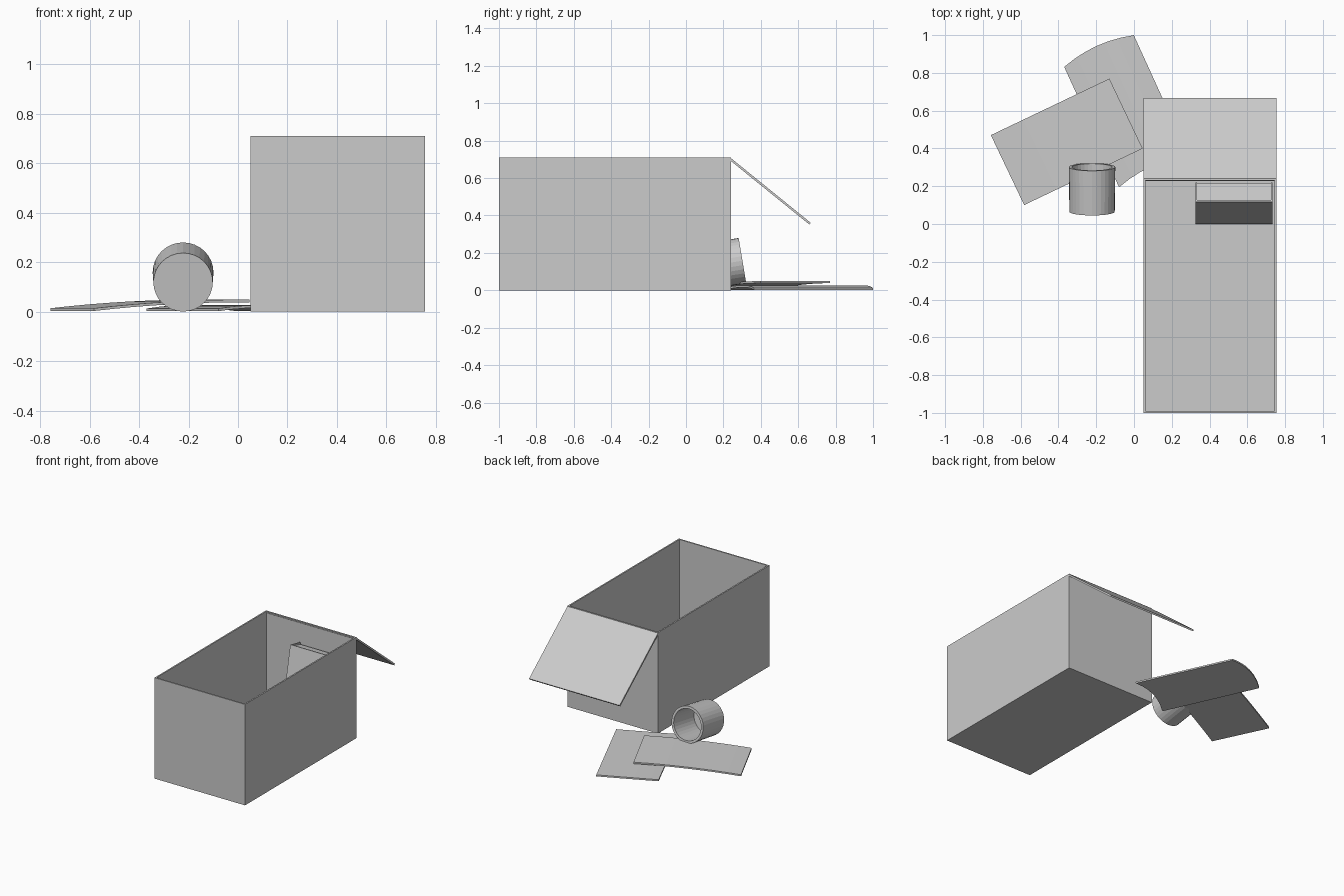
import bpy
import bmesh
from math import radians, pi
from mathutils import Matrix, Vector

old = bpy.data.objects.get("Cube")
if old:
    bpy.data.objects.remove(old, do_unlink=True)

# One plain grey for everything
GREY = (0.6, 0.6, 0.6, 1)
grey = bpy.data.materials.new("plain grey")
grey.use_nodes = True
grey.diffuse_color = GREY
grey.node_tree.nodes["Principled BSDF"].inputs["Base Color"].default_value = GREY


def finish(name, bm, matrix=None):
    """Turn a bmesh into a named object."""
    bmesh.ops.recalc_face_normals(bm, faces=bm.faces)
    if matrix:
        bm.transform(matrix)
    mesh = bpy.data.meshes.new(name)
    bm.to_mesh(mesh)
    bm.free()
    mesh.materials.append(grey)
    obj = bpy.data.objects.new(name, mesh)
    bpy.context.collection.objects.link(obj)
    return obj


def block_bm(low, high):
    """Box between two corners."""
    low, high = Vector(low), Vector(high)
    bm = bmesh.new()
    bmesh.ops.create_cube(bm, size=1)
    bmesh.ops.scale(bm, vec=high - low, verts=bm.verts)
    bmesh.ops.translate(bm, vec=(low + high) / 2, verts=bm.verts)
    return bm


def sheet(name, length, width, thick, centre, angle, height, bow=0.0):
    """Thin bent sheet; height(u, v) lifts it, bow rounds its ends."""
    bm = bmesh.new()
    bmesh.ops.create_grid(bm, x_segments=8, y_segments=6, size=0.5)
    for v in bm.verts:
        a, b = v.co.x, v.co.y
        v.co = (a * length + bow * (1 - 4 * b * b), b * width, height(a, b))
    place = Matrix.Translation((*centre, 0)) @ Matrix.Rotation(radians(angle), 4, "Z")
    # Close the sheet with an upper copy
    skin = bm.faces[:]
    extra = bmesh.ops.extrude_face_region(bm, geom=skin, use_keep_orig=True)
    for v in [g for g in extra["geom"] if isinstance(g, bmesh.types.BMVert)]:
        v.co.z += thick
    obj = finish(name, bm, place)
    bpy.ops.object.select_all(action="DESELECT")
    obj.select_set(True)
    bpy.context.view_layer.objects.active = obj
    bpy.ops.object.shade_smooth_by_angle(angle=radians(30))
    return obj


# Large open box: inset the top, then push it down to the floor
WALL = 0.014
bm = block_bm((0.05, -1, 0), (0.755, 0.24, 0.71))
top = max(bm.faces, key=lambda f: f.calc_center_median().z)
bmesh.ops.inset_region(bm, faces=[top], thickness=WALL)
down = bmesh.ops.extrude_discrete_faces(bm, faces=[top])["faces"][0]
bmesh.ops.translate(bm, vec=(0, 0, WALL - 0.71), verts=down.verts)
finish("open_box", bm)

# Flap hinged on the back rim
bm = block_bm((0.05, 0, -0.012), (0.755, 0.555, 0))
finish("back_flap", bm,
       Matrix.Translation((0, 0.236, 0.71)) @ Matrix.Rotation(radians(-39), 4, "X"))

# Small carton leaning on the back wall inside
lean = Matrix.Translation((0.325, 0, 0.036)) @ Matrix.Rotation(radians(-12), 4, "X")
W, D, H, LIP = 0.408, 0.103, 0.566, 0.009
for name, low, high in (
    ("carton_core", (LIP, LIP, 0), (W - LIP, D, H - 0.012)),
    ("carton_front", (0, 0, 0), (W, LIP, H)),
    ("carton_right_side", (0, LIP, 0), (LIP, D, H)),
    ("carton_left_side", (W - LIP, LIP, 0), (W, D, H)),
):
    finish(name, block_bm(low, high), lean)

# Thin card on the box floor
bm = block_bm((-0.185, -0.126, 0), (0.185, 0.126, 0.004))
finish("floor_card", bm,
       Matrix.Translation((0.515, -0.197, WALL)) @ Matrix.Rotation(radians(25), 4, "Z"))

# Two bent sheets lying on the ground behind the box
sheet("lower_sheet", 0.70, 0.405, 0.011, (-0.04, 0.597), 114.5,
      lambda a, b: 0.002 + 0.014 * (1 - 4 * b * b), bow=0.03)
sheet("upper_sheet", 0.695, 0.41, 0.011, (-0.356, 0.435), 25.5,
      lambda a, b: 0.03 + 0.035 * a - 0.038 * a * a)

# Cup on its side, opening towards the back
profile = [(0, 0), (0.12, 0), (0.123, 0.24), (0.106, 0.24), (0.103, 0.015), (0, 0.015)]
bm = bmesh.new()
points = [bm.verts.new((r, 0, z)) for r, z in profile]
edges = [bm.edges.new(pair) for pair in zip(points, points[1:])]
bmesh.ops.spin(bm, geom=points + edges, cent=(0, 0, 0), axis=(0, 0, 1),
               angle=2 * pi, steps=32)
bmesh.ops.remove_doubles(bm, verts=bm.verts, dist=0.0005)
finish("cup", bm,
       Matrix.Translation((-0.222, 0.065, 0.119)) @ Matrix.Rotation(radians(-80.5), 4, "X"))
